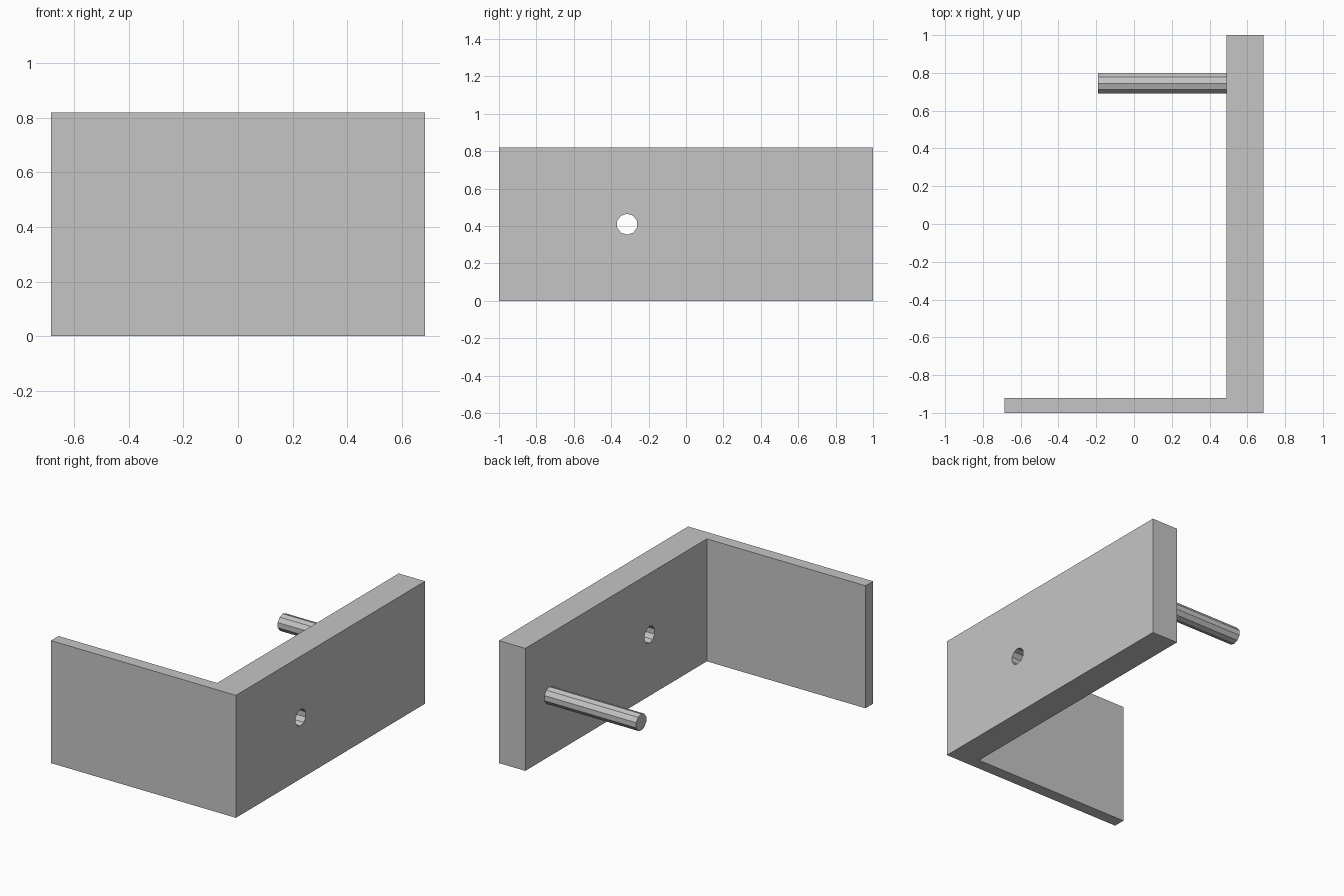
import bpy
import bmesh
from math import pi
from mathutils import Matrix

cube = bpy.data.objects.get("Cube")
if cube:
    bpy.data.objects.remove(cube, do_unlink=True)

HEIGHT = 0.82
HALF_W = 0.685
WALL_X = 0.49      # inner face of the thick wall
PANEL_Y = -0.92    # inner face of the thin panel
ROD_R = 0.056

grey = bpy.data.materials.new("plain grey")
grey.use_nodes = True
colour = (0.56, 0.56, 0.56, 1)
grey.diffuse_color = colour
grey.node_tree.nodes["Principled BSDF"].inputs["Base Color"].default_value = colour


def add_object(name, bm):
    bmesh.ops.recalc_face_normals(bm, faces=bm.faces)
    mesh = bpy.data.meshes.new(name)
    bm.to_mesh(mesh)
    bm.free()
    mesh.materials.append(grey)
    obj = bpy.data.objects.new(name, mesh)
    bpy.context.collection.objects.link(obj)
    return obj


def rod(name, x0, x1, y):
    """Ten-sided rod along x at mid height, with a corner edge on top."""
    bm = bmesh.new()
    place = (Matrix.Translation(((x0 + x1) / 2, y, HEIGHT / 2))
             @ Matrix.Rotation(pi / 2, 4, 'Y') @ Matrix.Rotation(pi, 4, 'Z'))
    bmesh.ops.create_cone(bm, cap_ends=True, segments=10, radius1=ROD_R,
                          radius2=ROD_R, depth=x1 - x0,
                          matrix=place @ Matrix.Rotation(pi / 2, 4, 'Z'))
    # Turn the section so that one corner points straight up
    top = max(bm.verts, key=lambda v: v.co.z)
    if abs(top.co.y - y) > 0.001:
        bmesh.ops.rotate(bm, verts=bm.verts, cent=(0, y, HEIGHT / 2),
                         matrix=Matrix.Rotation(pi / 10, 3, 'X'))
    return add_object(name, bm)


# L-shaped bracket: thin front panel joined to a thick side wall
outline = [(-HALF_W, -1), (HALF_W, -1), (HALF_W, 1),
           (WALL_X, 1), (WALL_X, PANEL_Y), (-HALF_W, PANEL_Y)]
bm = bmesh.new()
base = bm.faces.new([bm.verts.new((x, y, 0)) for x, y in outline])
extruded = bmesh.ops.extrude_face_region(bm, geom=[base], use_keep_orig=True)
bmesh.ops.translate(bm, vec=(0, 0, HEIGHT),
                    verts=[g for g in extruded["geom"] if isinstance(g, bmesh.types.BMVert)])
bracket = add_object("angle_bracket", bm)

# Round hole through the side wall
cutter = rod("hole_cutter", WALL_X - 0.1, HALF_W + 0.1, -0.315)
cut = bracket.modifiers.new("hole", 'BOOLEAN')
cut.operation = 'DIFFERENCE'
cut.solver = 'EXACT'
cut.object = cutter
bpy.context.view_layer.objects.active = bracket
bracket.select_set(True)
bpy.ops.object.modifier_apply(modifier=cut.name)
bpy.data.objects.remove(cutter, do_unlink=True)

# Peg standing out from the inner face of the wall
rod("peg", -0.19, WALL_X, 0.745)
